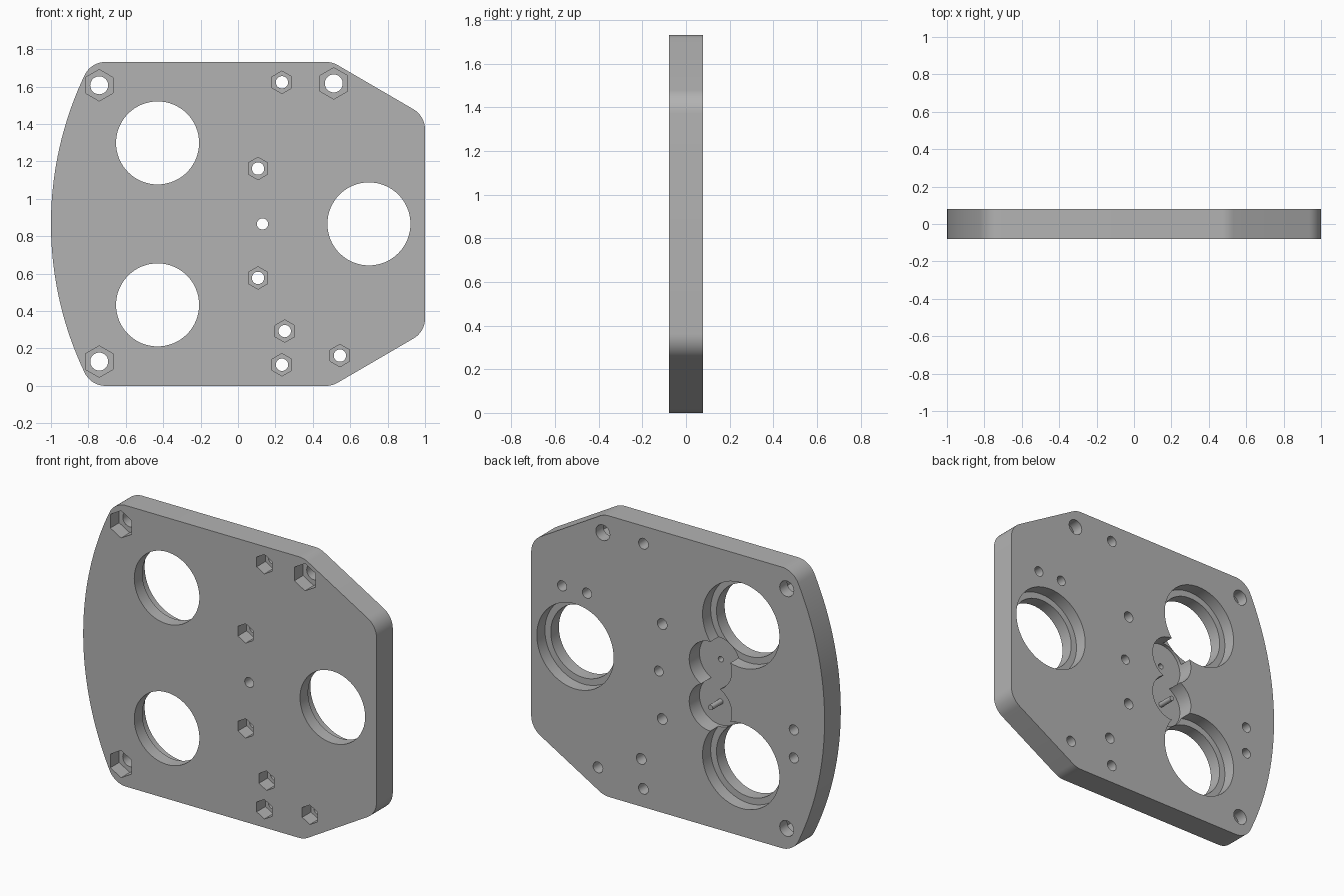
import bpy, bmesh, math

if "Cube" in bpy.data.objects:
    bpy.data.objects.remove(bpy.data.objects["Cube"])

HALF = 0.079      # half the plate thickness
MID = 0.866       # mid height, the outline mirrors about it
FILLET = 0.125

grey = bpy.data.materials.new("plain_grey")
grey.use_nodes = True
grey.diffuse_color = (0.45, 0.45, 0.45, 1)
grey.node_tree.nodes["Principled BSDF"].inputs["Base Color"].default_value = (0.45, 0.45, 0.45, 1)


def arc(cx, cz, r, a0, a1, n):
    """Points on an arc, angles in degrees."""
    angles = [math.radians(a0 + (a1 - a0) * i / n) for i in range(n + 1)]
    return [(cx + r * math.cos(a), cz + r * math.sin(a)) for a in angles]


def prism(name, outline, y0, y1):
    """Extrude an x-z outline from y0 to y1."""
    bm = bmesh.new()
    face = bm.faces.new([bm.verts.new((x, y0, z)) for x, z in outline])
    side = bmesh.ops.extrude_face_region(bm, geom=[face])
    verts = [v for v in side["geom"] if isinstance(v, bmesh.types.BMVert)]
    bmesh.ops.translate(bm, verts=verts, vec=(0, y1 - y0, 0))
    bmesh.ops.recalc_face_normals(bm, faces=bm.faces)
    mesh = bpy.data.meshes.new(name)
    bm.to_mesh(mesh)
    bm.free()
    mesh.materials.append(grey)
    ob = bpy.data.objects.new(name, mesh)
    bpy.context.scene.collection.objects.link(ob)
    return ob


def disc(x, z, r, n=32, turn=0):
    return arc(x, z, r, turn, turn + 360, n)[:-1]


# Plate outline: filleted corners above mid height, then mirrored below
reach = 1.85                      # radius of the bowed edge
bow_x = reach - 1
fz = MID - FILLET
left_x = bow_x - math.sqrt((reach - FILLET) ** 2 - fz ** 2)
sweep = math.degrees(math.asin(fz / (reach - FILLET)))
upper = arc(0.875, 0.505, FILLET, 0, 60, 10)
upper += arc(0.47, fz, FILLET, 60, 90, 6)
upper += arc(left_x, fz, FILLET, 90, 180 - sweep, 10)
upper += arc(bow_x, 0, reach, 180 - sweep, 180, 20)[1:]
lower = [(x, -z) for x, z in reversed(upper[:-1])]
plate = prism("plate", [(x, z + MID) for x, z in upper + lower], -HALF, HALF)

cutters = []


def cut(outline, y0, y1):
    ob = prism("cutter", outline, y0, y1)
    ob.hide_render = True
    cutters.append(ob)


# Large through holes with a wider counterbore at the back
for x, z in [(-0.43, MID + 0.433), (-0.43, MID - 0.433), (0.70, MID)]:
    cut(disc(x, z, 0.222, 64), -0.2, 0.2)
    cut(disc(x, z, 0.262, 64), 0, 0.2)

# Bolt holes with hexagonal nut pockets at the front
large_bolts = [(-0.742, 1.607), (0.512, 1.617), (-0.742, 0.13)]
small_bolts = [(0.235, 1.623), (0.107, 1.162), (0.107, 0.577),
               (0.25, 0.293), (0.235, 0.113), (0.545, 0.162)]
for spots, hole, nut in [(large_bolts, 0.048, 0.084), (small_bolts, 0.033, 0.06)]:
    for x, z in spots:
        cut(disc(x, z, hole), -0.2, 0.2)
        cut(disc(x, z, nut, 6, 30), -0.2, 0.006)

# Plain through hole, and blind holes at the back
cut(disc(0.131, MID, 0.03), -0.2, 0.2)
for x, z in [(0.79, 1.215), (0.62, 1.215), (-0.79, 0.75), (-0.79, 0.577)]:
    cut(disc(x, z, 0.031), -0.03, 0.2)

# Twin round pocket at the back, with a small blind hole in its floor
for side in (1, -1):
    cut(disc(-0.222, MID + side * 0.13, 0.145, 48), -0.021, 0.2)
cut(disc(-0.222, MID + 0.13, 0.017, 24), -0.06, 0.2)

for ob in cutters:
    mod = plate.modifiers.new("cut", "BOOLEAN")
    mod.operation = "DIFFERENCE"
    mod.solver = "EXACT"
    mod.object = ob
bpy.context.view_layer.update()
cut_mesh = bpy.data.meshes.new_from_object(plate.evaluated_get(bpy.context.evaluated_depsgraph_get()))
plate.modifiers.clear()
plate.data = cut_mesh
for ob in cutters:
    bpy.data.objects.remove(ob)

# Axle pin standing in the lower pocket
pin = prism("axle_pin", disc(-0.222, MID - 0.13, 0.016, 24), -0.03, HALF)

for ob in (plate, pin):
    bpy.ops.object.select_all(action="DESELECT")
    ob.select_set(True)
    bpy.context.view_layer.objects.active = ob
    bpy.ops.object.shade_smooth_by_angle(angle=math.radians(25))
